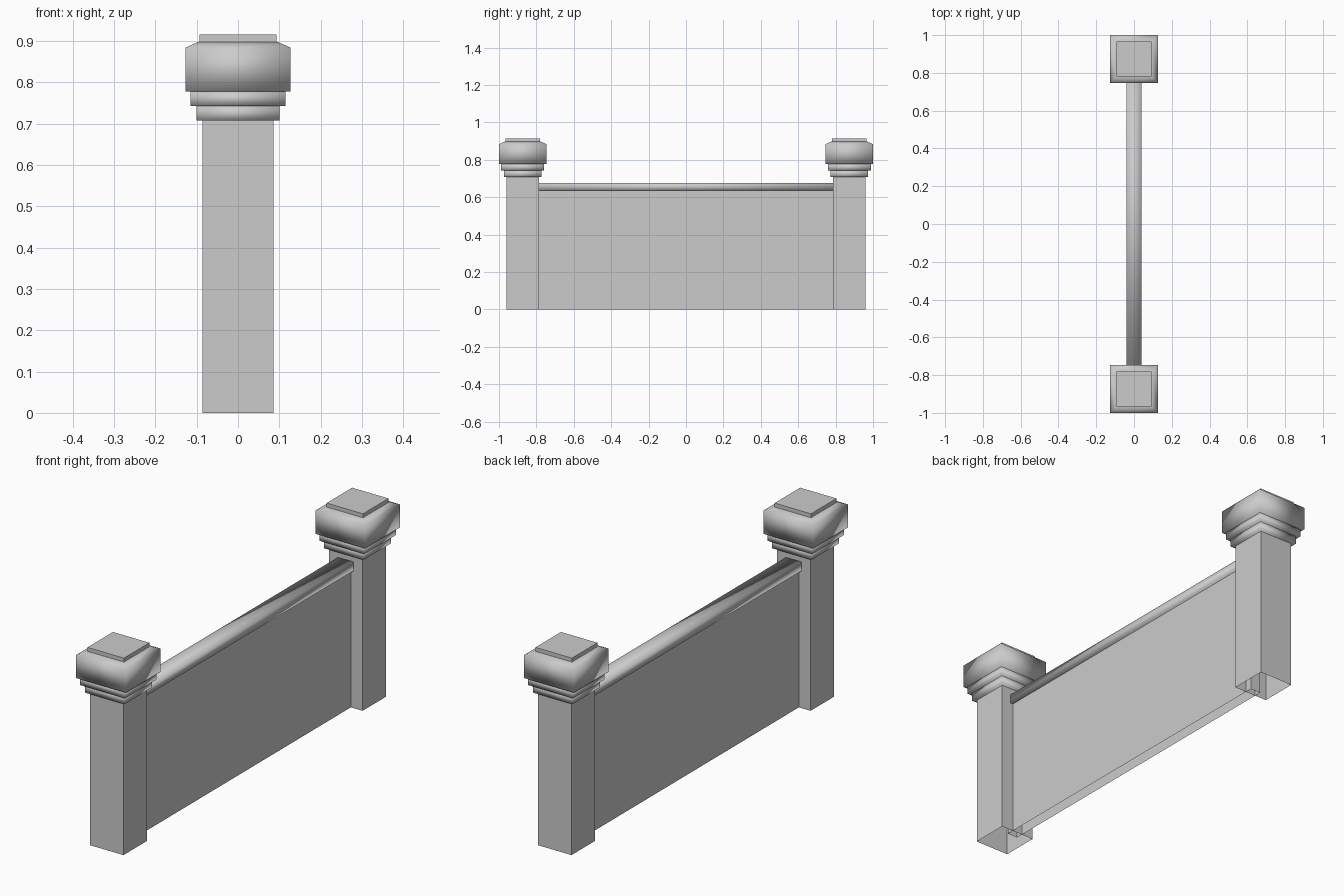
import bpy
import bmesh

cube = bpy.data.objects.get("Cube")
if cube:
    bpy.data.objects.remove(cube, do_unlink=True)

stone = bpy.data.materials.new("grey_stone")
stone.use_nodes = True
GREY = (0.6, 0.6, 0.6, 1)
stone.diffuse_color = GREY
stone.node_tree.nodes["Principled BSDF"].inputs["Base Color"].default_value = GREY


def block(name, y, z, profile, half_y=None, open_bottom=False, smooth=False):
    """Rectangular stack: profile lists (half width, height) from bottom to top."""
    bm = bmesh.new()
    rings = []
    for half, height in profile:
        hy = half_y or half
        rings.append([bm.verts.new((sx * half, sy * hy, height))
                      for sx, sy in ((-1, -1), (1, -1), (1, 1), (-1, 1))])
    for low, high in zip(rings, rings[1:]):
        for i in range(4):
            j = (i + 1) % 4
            bm.faces.new((low[i], low[j], high[j], high[i]))
    bm.faces.new(rings[-1])
    if not open_bottom:
        bm.faces.new(rings[0][::-1])
    for face in bm.faces:
        face.smooth = smooth
    mesh = bpy.data.meshes.new(name)
    bm.to_mesh(mesh)
    bm.free()
    mesh.materials.append(stone)
    obj = bpy.data.objects.new(name, mesh)
    obj.location = (0, y, z)
    bpy.context.collection.objects.link(obj)
    return obj


# Two hollow-bottomed posts, each with a stepped, chamfered cap
for side, y in (("front", -0.873), ("back", 0.873)):
    block(side + "_post", y, 0, [(0.086, 0), (0.086, 0.71)], open_bottom=True)
    block(side + "_lower_collar", y, 0.707, [(0.101, 0), (0.101, 0.036)], smooth=True)
    block(side + "_upper_collar", y, 0.743, [(0.115, 0), (0.115, 0.034)], smooth=True)
    block(side + "_cap", y, 0.777,
          [(0.127, 0), (0.127, 0.107), (0.097, 0.12)], smooth=True)
    block(side + "_cap_plate", y, 0.895, [(0.093, 0), (0.093, 0.02)])

# Wall between the posts, with a thin coping rail on top
block("wall_panel", 0, 0, [(0.026, 0), (0.026, 0.64)], half_y=0.82, open_bottom=True)
block("coping_rail", 0, 0.635, [(0.04, 0), (0.04, 0.041)], half_y=0.82, smooth=True)
